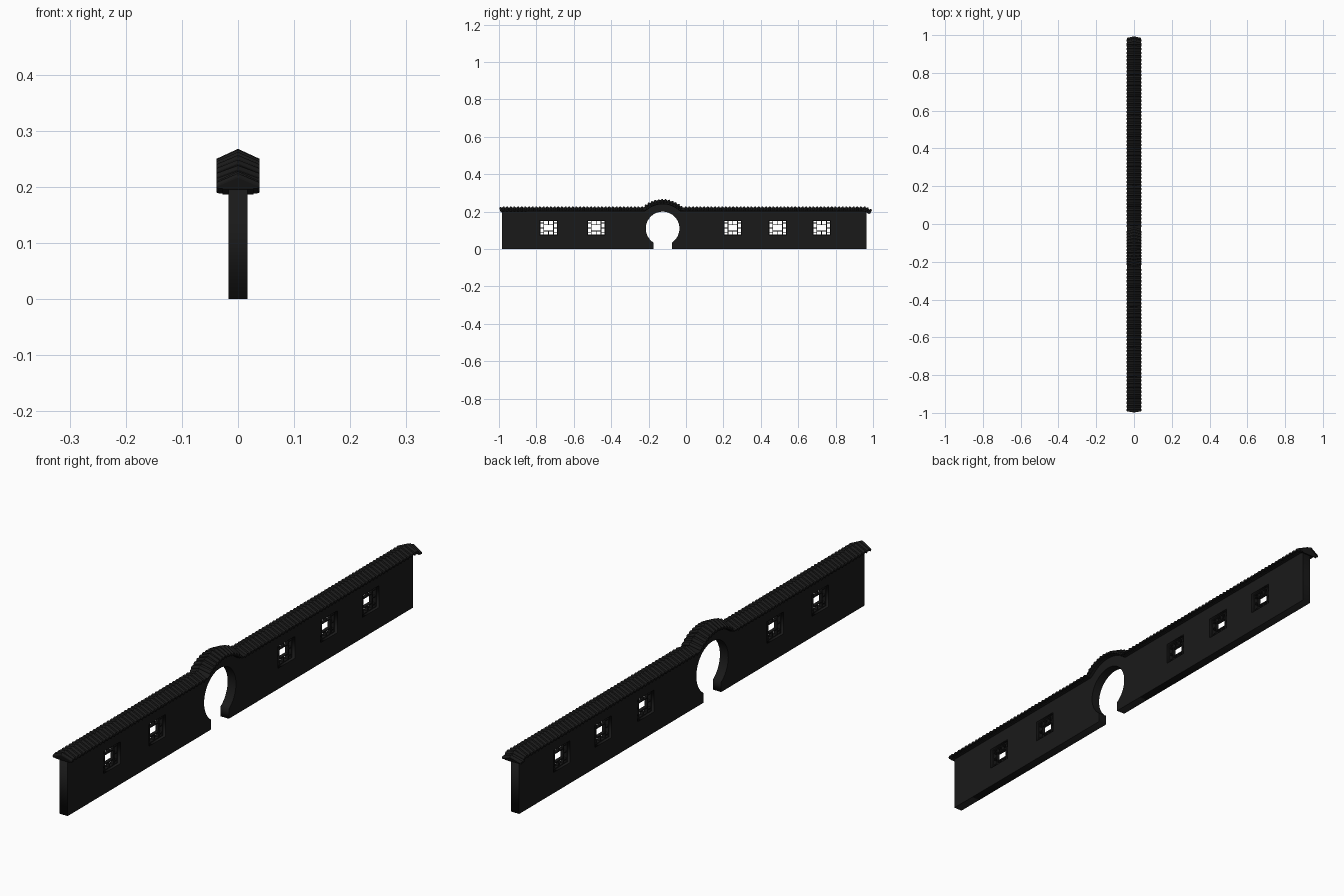
import bpy, bmesh, math
from mathutils import Vector

if "Cube" in bpy.data.objects:
    bpy.data.objects.remove(bpy.data.objects["Cube"])

GATE_Y, GATE_Z, GATE_R = -0.125, 0.11, 0.09
HALF = 0.0165
WINDOWS = [-0.735, -0.48, 0.25, 0.49, 0.725]
WIN_Z, WIN_W, WIN_H = 0.113, 0.094, 0.078

mat = bpy.data.materials.new("black")
mat.diffuse_color = (0.01, 0.01, 0.01, 1)
mat.use_nodes = True
mat.node_tree.nodes["Principled BSDF"].inputs["Base Color"].default_value = mat.diffuse_color


def finish(bm, name):
    bmesh.ops.recalc_face_normals(bm, faces=bm.faces)
    me = bpy.data.meshes.new(name)
    bm.to_mesh(me)
    bm.free()
    me.materials.append(mat)
    ob = bpy.data.objects.new(name, me)
    bpy.context.collection.objects.link(ob)
    return ob


def arc(r, a0, a1, n):
    return [(GATE_Y + r * math.cos(a0 + (a1 - a0) * i / n),
             GATE_Z + r * math.sin(a0 + (a1 - a0) * i / n)) for i in range(n + 1)]


def rect(y, z, w, h):
    return [(y - w/2, z - h/2), (y + w/2, z - h/2), (y + w/2, z + h/2), (y - w/2, z + h/2)]


def loft(bm, rings):
    # skin a list of closed rings and cap both ends
    vs = [[bm.verts.new(p) for p in r] for r in rings]
    n = len(vs[0])
    for a, b in zip(vs, vs[1:]):
        for i in range(n):
            bm.faces.new((a[i], a[(i + 1) % n], b[(i + 1) % n], b[i]))
    bm.faces.new(vs[0])
    bm.faces.new(vs[-1][::-1])


def plate(name, loops, half):
    # filled outline with holes, drawn in the yz plane
    cu = bpy.data.curves.new(name, 'CURVE')
    cu.dimensions = '2D'
    cu.fill_mode = 'BOTH'
    cu.extrude = half
    for pts in loops:
        sp = cu.splines.new('POLY')
        sp.points.add(len(pts) - 1)
        for p, (y, z) in zip(sp.points, pts):
            p.co = (y, z, 0, 1)
        sp.use_cyclic_u = True
    cu.materials.append(mat)
    ob = bpy.data.objects.new(name, cu)
    ob.rotation_euler = (math.pi/2, 0, math.pi/2)
    bpy.context.collection.objects.link(ob)
    bpy.ops.object.select_all(action='DESELECT')
    bpy.context.view_layer.objects.active = ob
    ob.select_set(True)
    bpy.ops.object.convert(target='MESH')
    return ob


# wall with moon gate, raised arch and window openings
g = math.acos(0.05 / GATE_R)
b = math.asin(0.095 / 0.14)
outline = [(-0.985, 0), (GATE_Y - 0.05, 0)]
outline += arc(GATE_R, math.pi + g, -g, 48)
outline += [(GATE_Y + 0.05, 0), (0.965, 0), (0.965, 0.205)]
outline += arc(0.14, b, math.pi - b, 24) + [(-0.985, 0.205)]
plate("wall", [outline] + [rect(y, WIN_Z, WIN_W, WIN_H) for y in WINDOWS], HALF)


# window lattices: inner frame, spokes and corner brackets
def bar(bm, y, z, w, h, d=0.006):
    loft(bm, [[(x, p, q) for p, q in rect(y, z, w, h)] for x in (-d, d)])


T = 0.004
for k, y in enumerate(WINDOWS):
    bm = bmesh.new()
    for s in (-1, 1):
        bar(bm, y, WIN_Z + s * 0.017, 0.056, T)
        bar(bm, y + s * 0.026, WIN_Z, T, 0.034)
        bar(bm, y + s * (WIN_W/2 - 0.001), WIN_Z, T, WIN_H)
        bar(bm, y, WIN_Z + s * (WIN_H/2 - 0.001), WIN_W, T)
        bar(bm, y + s * 0.037, WIN_Z, 0.02, T)
        bar(bm, y, WIN_Z + s * 0.028, T, 0.022)
        for t in (-1, 1):
            bar(bm, y + s * 0.026, WIN_Z + t * 0.028, T, 0.022)
            bar(bm, y + s * 0.037, WIN_Z + t * 0.026, 0.02, T)
    finish(bm, f"window_lattice_{k + 1}")

# roof ridge path: straight, arch over the gate, straight, dipping ends
a = math.asin(0.118 / 0.158)
path = [(-1.0, 0.222), (-0.985, 0.228)] + arc(0.158, math.pi - a, a, 24)
path += [(0.962, 0.228), (0.993, 0.212)]
path = [Vector((0, y, z)) for y, z in path]


def normal(t):
    return Vector((0, -t.z, t.y)).normalized()


# roof slab with stepped eaves
side = [(0.037, -0.023), (0.037, -0.026), (0.028, -0.0265), (0.028, -0.0285)]
prof = [(0, -0.006)] + side + [(-x, n) for x, n in reversed(side)]
bm = bmesh.new()
rings = []
for i, p in enumerate(path):
    t = path[min(i + 1, len(path) - 1)] - path[max(i - 1, 0)]
    if 0 < i < len(path) - 1:
        t = (path[i + 1] - p).normalized() + (p - path[i - 1]).normalized()
    nn = normal(t)
    rings.append([p + Vector((x, 0, 0)) + nn * h for x, h in prof])
loft(bm, rings)
finish(bm, "roof_slab")

# round tiles and hanging drip tiles repeated along the path
bm = bmesh.new()
PITCH, R = 0.0195, 0.006
dist, goal = 0.0, 0.006
for p, q in zip(path, path[1:]):
    seg = (q - p).length
    t = (q - p).normalized()
    n = normal(t)
    while goal <= dist + seg:
        c = p + t * (goal - dist)
        for s in (-1, 1):
            # half-round tile running down the slope
            ends = [(0, -0.006), (0.038, -0.0235)]
            loft(bm, [[c + Vector((s * x, 0, 0)) + n * (h + R * math.sin(math.pi * j / 6))
                       + t * R * math.cos(math.pi * j / 6) for j in range(7)] for x, h in ends])
            # pointed drip between tiles
            drip = [(-0.0055, -0.0225), (0.0055, -0.0225), (0.004, -0.026), (0, -0.029), (-0.004, -0.026)]
            if goal > 0.02:
                loft(bm, [[c + Vector((s * x, 0, 0)) + t * (u - PITCH/2) + n * h for u, h in drip]
                          for x in (0.0355, 0.0385)])
        goal += PITCH
    dist += seg
finish(bm, "roof_tiles")
